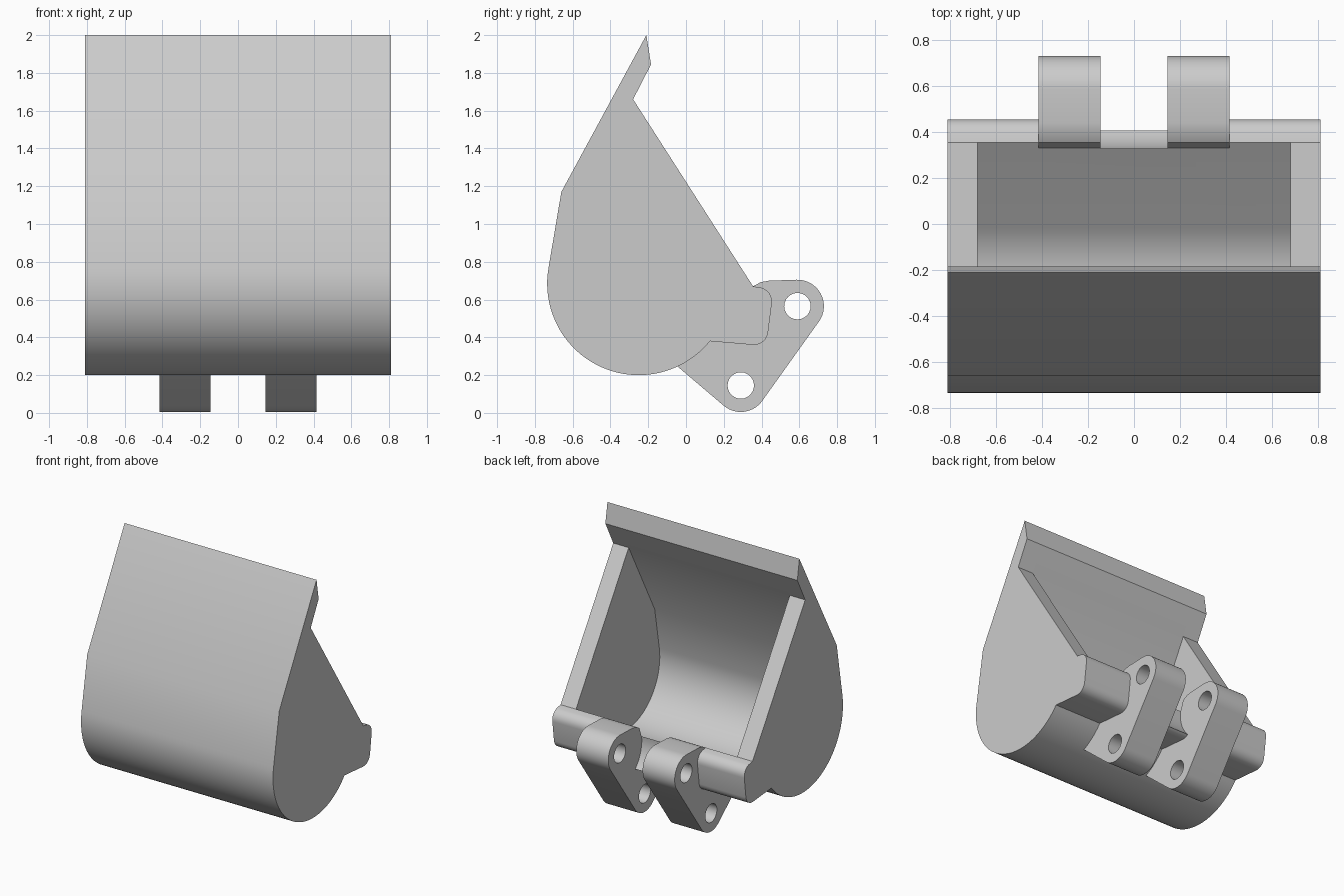
import bpy, bmesh, math

if "Cube" in bpy.data.objects:
    bpy.data.objects.remove(bpy.data.objects["Cube"], do_unlink=True)

steel = bpy.data.materials.new("grey_steel")
steel.use_nodes = True
GREY = (0.6, 0.6, 0.6, 1.0)
steel.diffuse_color = GREY
steel.node_tree.nodes["Principled BSDF"].inputs["Base Color"].default_value = GREY


def arc(centre, radius, start, end, steps):
    """Points (y, z) along an arc, angles in degrees."""
    angles = [math.radians(start + (end - start) * i / steps) for i in range(steps + 1)]
    return [(centre[0] + radius * math.cos(a), centre[1] + radius * math.sin(a)) for a in angles]


def prism(name, profile, x0, x1):
    """Extrude a side profile of (y, z) points from x0 to x1."""
    bm = bmesh.new()
    face = bm.faces.new([bm.verts.new((x0, y, z)) for y, z in profile])
    out = bmesh.ops.extrude_face_region(bm, geom=[face])
    moved = [v for v in out["geom"] if isinstance(v, bmesh.types.BMVert)]
    bmesh.ops.translate(bm, verts=moved, vec=(x1 - x0, 0, 0))
    bmesh.ops.recalc_face_normals(bm, faces=bm.faces)
    mesh = bpy.data.meshes.new(name)
    bm.to_mesh(mesh)
    bm.free()
    mesh.materials.append(steel)
    obj = bpy.data.objects.new(name, mesh)
    bpy.context.collection.objects.link(obj)
    return obj


def cut(obj, cutter):
    """Subtract the cutter and discard it."""
    mod = obj.modifiers.new("cut", "BOOLEAN")
    mod.operation = "DIFFERENCE"
    mod.solver = "EXACT"
    mod.object = cutter
    bpy.context.view_layer.objects.active = obj
    bpy.ops.object.modifier_apply(modifier=mod.name)
    bpy.data.objects.remove(cutter, do_unlink=True)


def smooth(obj):
    bpy.ops.object.select_all(action="DESELECT")
    obj.select_set(True)
    bpy.context.view_layer.objects.active = obj
    bpy.ops.object.shade_smooth_by_angle(angle=math.radians(25))


HALF_WIDTH, INNER_HALF = 0.81, 0.68
BOWL = (-0.25, 0.685)
PIN_TOP, PIN_LOW = (0.59, 0.565), (0.29, 0.145)

# Bucket body: cutting lip, open mouth, rounded rear rail and curved back
body_profile = [(-0.21, 2.0), (-0.185, 1.845), (-0.28, 1.66), (0.355, 0.67)]
body_profile += arc((0.38, 0.59), 0.075, 75, -8, 6)
body_profile += arc((0.36, 0.435), 0.075, -8, -95, 6)
body_profile += arc(BOWL, 0.485, -39, -190, 40)
body_profile += [(-0.66, 1.17)]
bucket = prism("bucket_body", body_profile, -HALF_WIDTH, HALF_WIDTH)

# Hollow between the side walls, extended past the mouth plane
hollow = [(-0.28, 1.66), (-0.594, 1.07)] + arc(BOWL, 0.405, 170, 305, 36)
hollow += [(0.355, 0.615), (0.355, 0.67), (0.6, 0.95), (0.0, 1.8), (-0.2, 1.8158)]
cut(bucket, prism("hollow_cutter", hollow, -INNER_HALF, INNER_HALF))

# Round clearance in the rail between the lugs
cut(bucket, prism("clearance_cutter", arc(PIN_TOP, 0.265, 0, 350, 35), -0.145, 0.145))
smooth(bucket)

# Pair of hinge lugs, each with two pin holes
lug_profile = [(-0.05, 0.25), (0.05, 0.36), (0.2, 0.47), (0.32, 0.57), (0.355, 0.67),
               (0.395, 0.692), (0.44, 0.7)]
lug_profile += arc(PIN_TOP, 0.14, 92, -35, 16)
lug_profile += arc(PIN_LOW, 0.14, -35, -130, 14)
for side, label in ((1, "left"), (-1, "right")):
    lug = prism("hinge_lug_" + label, lug_profile, side * 0.145, side * 0.415)
    for pin in (PIN_TOP, PIN_LOW):
        cut(lug, prism("pin_cutter", arc(pin, 0.07, 0, 345, 23), side * 0.1, side * 0.5))
    smooth(lug)
